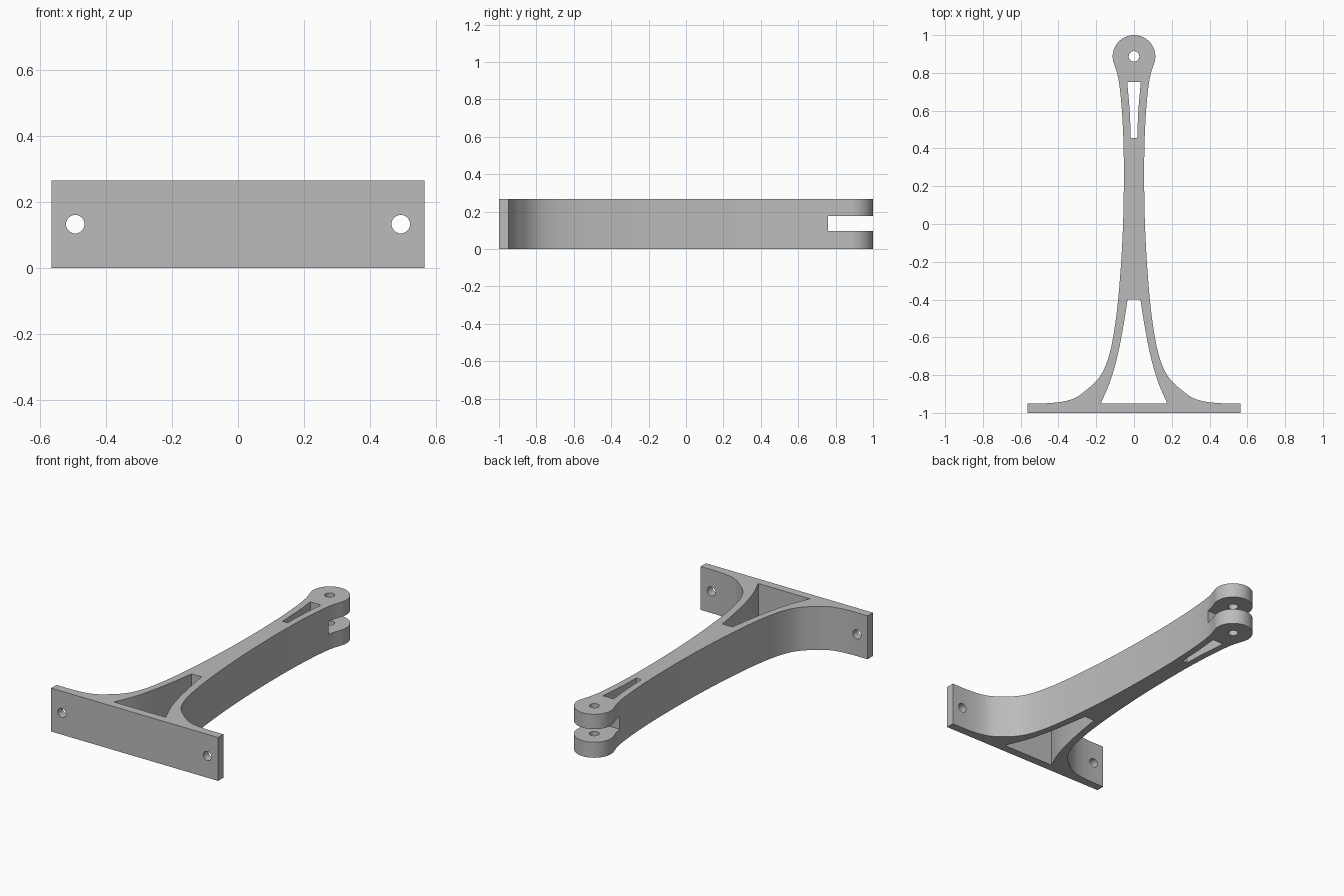
import bpy
import bmesh
from math import sin, cos, pi, radians
from mathutils import Vector, Matrix

if "Cube" in bpy.data.objects:
    bpy.data.objects.remove(bpy.data.objects["Cube"], do_unlink=True)

HEIGHT = 0.266
MID = HEIGHT / 2
EYE_Y, EYE_R = 0.887, 0.113

grey = bpy.data.materials.new("plain grey")
grey.use_nodes = True
colour = (0.5, 0.5, 0.5, 1)
grey.diffuse_color = colour
grey.node_tree.nodes["Principled BSDF"].inputs["Base Color"].default_value = colour


def smooth_path(points, steps=5):
    """Catmull-Rom curve through the points."""
    p = [Vector(q) for q in points]
    p = [2 * p[0] - p[1]] + p + [2 * p[-1] - p[-2]]
    out = []
    for a, b, c, d in zip(p, p[1:], p[2:], p[3:]):
        for i in range(steps):
            t = i / steps
            out.append(0.5 * (2 * b + (c - a) * t + (2 * a - 5 * b + 4 * c - d) * t ** 2
                              + (3 * b - a - 3 * c + d) * t ** 3))
    return out + [p[-2]]


def mirrored(half):
    """Close a right-hand outline with its mirror image."""
    half = [tuple(q) for q in half]
    return half + [(-x, y) for x, y in reversed(half) if abs(x) > 1e-5]


def prism(name, outline, z0, z1):
    bm = bmesh.new()
    face = bm.faces.new([bm.verts.new((x, y, z0)) for x, y in outline])
    top = bmesh.ops.extrude_face_region(bm, geom=[face])["geom"]
    bmesh.ops.translate(bm, vec=(0, 0, z1 - z0),
                        verts=[v for v in top if isinstance(v, bmesh.types.BMVert)])
    bmesh.ops.recalc_face_normals(bm, faces=bm.faces)
    mesh = bpy.data.meshes.new(name)
    bm.to_mesh(mesh)
    bm.free()
    obj = bpy.data.objects.new(name, mesh)
    bpy.context.collection.objects.link(obj)
    mesh.materials.append(grey)
    return obj


def disc(radius, n=32):
    return [(radius * cos(2 * pi * i / n), radius * sin(2 * pi * i / n)) for i in range(n)]


# Bracket body: wall plate, flared arm and round eye in one outline
arm_side = smooth_path([(0.46, -0.949), (0.38, -0.941), (0.31, -0.92), (0.25, -0.877),
                        (0.2, -0.832), (0.163, -0.778), (0.13, -0.69), (0.104, -0.56),
                        (0.084, -0.4), (0.068, -0.2), (0.058, 0), (0.054, 0.2),
                        (0.055, 0.4), (0.062, 0.57), (0.073, 0.7), (0.085, 0.78),
                        (0.102, 0.838)])
eye_arc = [(EYE_R * cos(radians(a)), EYE_Y + EYE_R * sin(radians(a)))
           for a in range(-18, 91, 6)]
body = prism("bracket_body",
             mirrored([(0.565, -1), (0.565, -0.949)] + arm_side + eye_arc), 0, HEIGHT)

# Openings through the arm
base_side = smooth_path([(0.175, -0.949), (0.125, -0.83), (0.088, -0.7),
                         (0.058, -0.55), (0.034, -0.4)])
tip_side = smooth_path([(0.017, 0.455), (0.023, 0.6), (0.036, 0.752)])
cutters = [prism("base_window", mirrored(base_side), -0.1, 0.4),
           prism("tip_window", mirrored(tip_side), -0.1, 0.4),
           prism("fork_slot", mirrored([(0.3, 0.758), (0.3, 1.2)]), 0.095, 0.175),
           prism("pin_hole", [(x, y + EYE_Y) for x, y in disc(0.028)], -0.1, 0.4)]

# Screw holes through the wall plate
for side in (-1, 1):
    hole = prism("screw_hole", disc(0.028), -0.1, 0.1)
    hole.data.transform(Matrix.Translation((side * 0.493, -0.98, MID))
                        @ Matrix.Rotation(pi / 2, 4, 'X'))
    cutters.append(hole)

bpy.context.view_layer.objects.active = body
body.select_set(True)
for cutter in cutters:
    cutter.hide_render = True
    mod = body.modifiers.new(cutter.name, 'BOOLEAN')
    mod.operation = 'DIFFERENCE'
    mod.solver = 'EXACT'
    mod.object = cutter
    bpy.ops.object.modifier_apply(modifier=mod.name)
    bpy.data.objects.remove(cutter, do_unlink=True)

bpy.ops.object.shade_smooth_by_angle(angle=radians(30))
